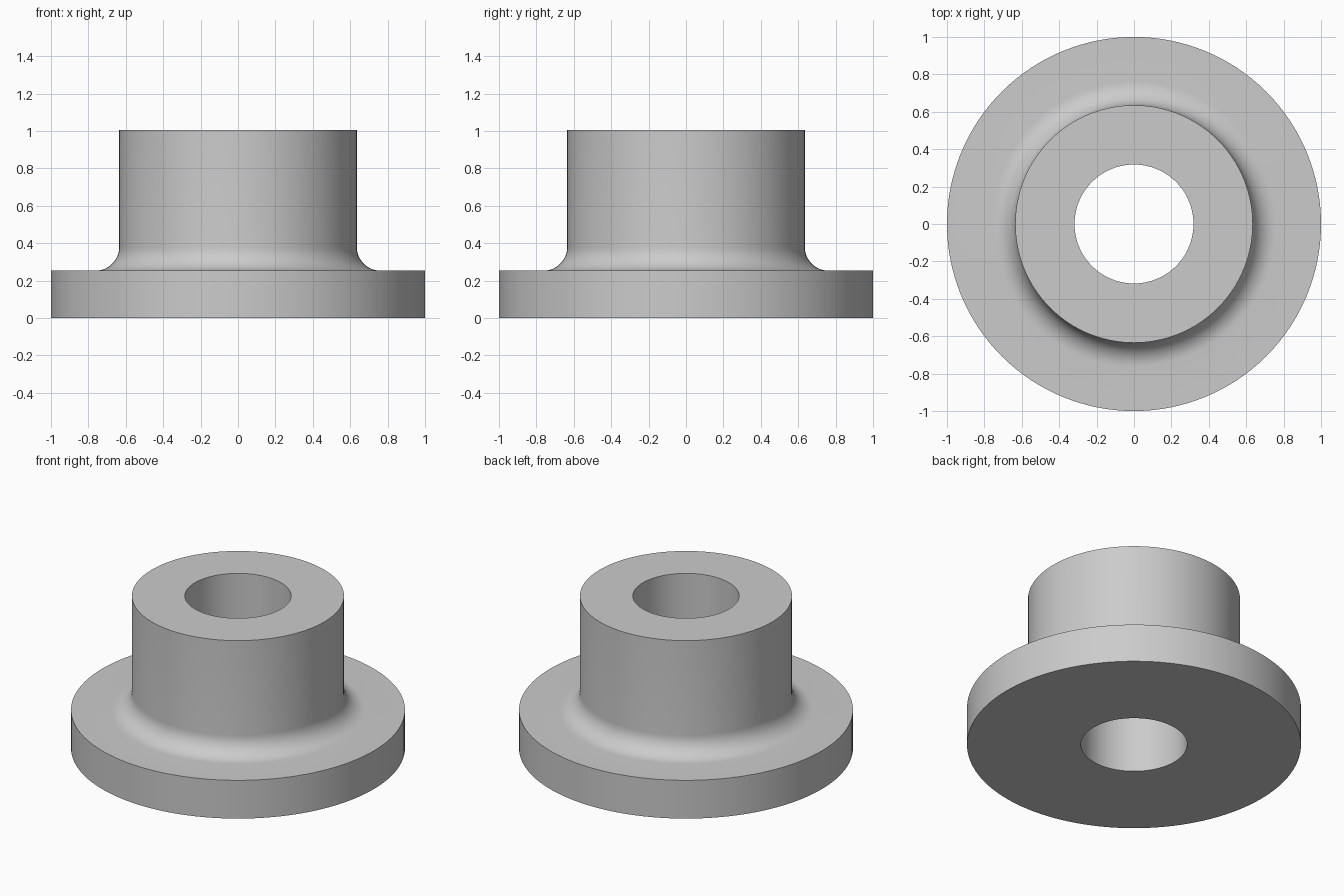
import bpy
import bmesh
from math import sin, cos, pi, radians
from mathutils import Matrix

cube = bpy.data.objects.get("Cube")
if cube:
    bpy.data.objects.remove(cube, do_unlink=True)

BORE, BOSS, FLANGE = 0.318, 0.635, 1.0
THICK, HEIGHT, FILLET = 0.253, 1.006, 0.127
SEGMENTS, FILLET_STEPS = 128, 12

grey = bpy.data.materials.new("Plain grey")
grey.use_nodes = True
colour = (0.6, 0.6, 0.6, 1)
grey.diffuse_color = colour
grey.node_tree.nodes["Principled BSDF"].inputs["Base Color"].default_value = colour

# Half section: bore, underside, flange, concave fillet, boss, top
profile = [(BORE, HEIGHT), (BORE, 0), (FLANGE, 0), (FLANGE, THICK)]
for i in range(FILLET_STEPS + 1):
    a = pi / 2 * i / FILLET_STEPS
    profile.append((BOSS + FILLET * (1 - sin(a)), THICK + FILLET * (1 - cos(a))))
profile.append((BOSS, HEIGHT))

# Revolve the section into a closed ring
bm = bmesh.new()
verts = [bm.verts.new((r, 0, z)) for r, z in profile]
edges = [bm.edges.new((v, verts[(i + 1) % len(verts)])) for i, v in enumerate(verts)]
bmesh.ops.spin(bm, geom=verts + edges, cent=(0, 0, 0), axis=(0, 0, 1),
               angle=2 * pi, steps=SEGMENTS, use_merge=True)
bmesh.ops.remove_doubles(bm, verts=bm.verts, dist=0.0001)
bmesh.ops.recalc_face_normals(bm, faces=bm.faces)

mesh = bpy.data.meshes.new("flanged_bushing")
bm.to_mesh(mesh)
bm.free()
mesh.materials.append(grey)
bushing = bpy.data.objects.new("flanged_bushing", mesh)
bpy.context.collection.objects.link(bushing)

# Smooth curved walls, crisp rims
bpy.ops.object.select_all(action="DESELECT")
bushing.select_set(True)
bpy.context.view_layer.objects.active = bushing
bpy.ops.object.shade_smooth_by_angle(angle=radians(30))
